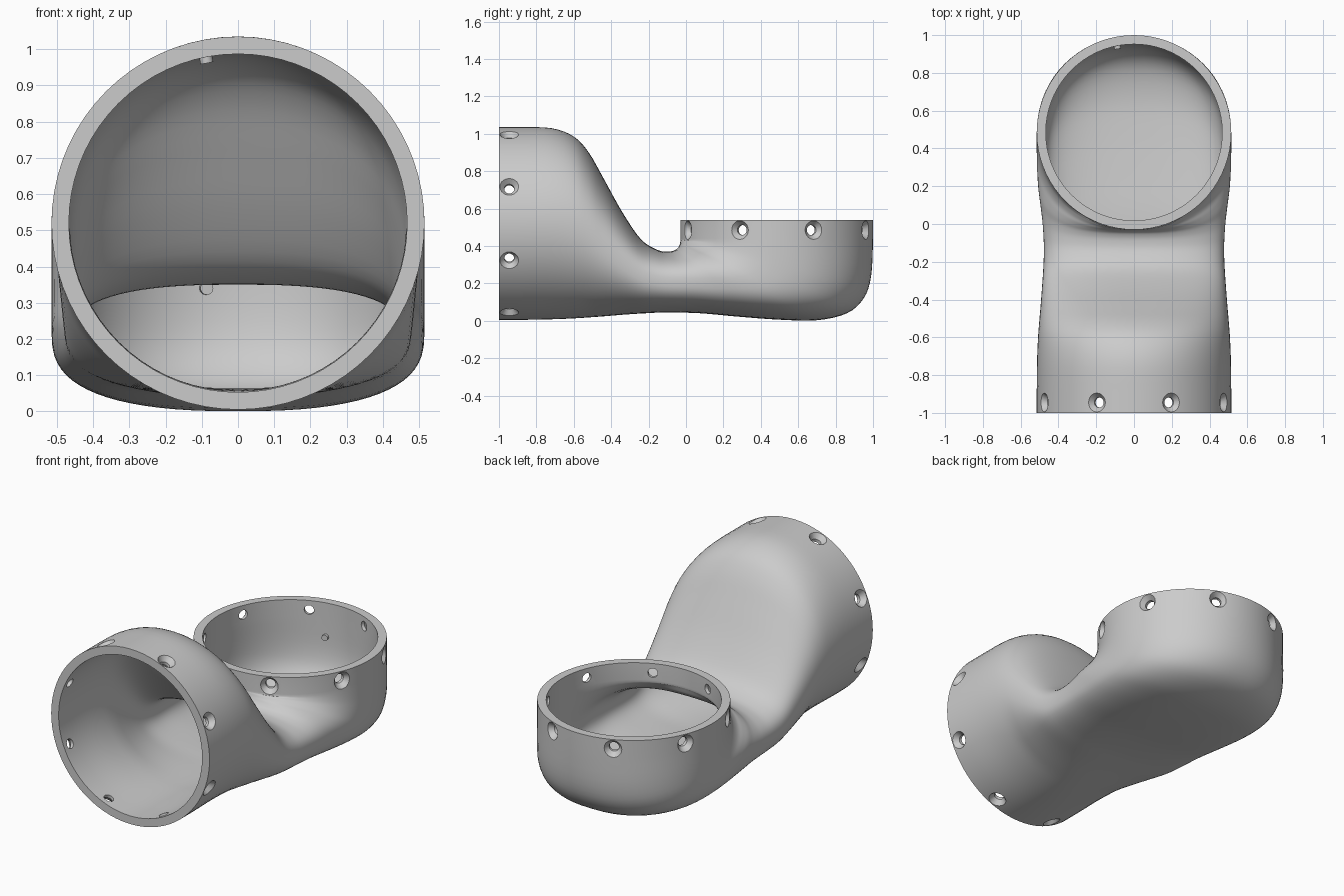
import bpy, bmesh
from math import sin, cos, pi, radians
from mathutils import Vector, Matrix

if "Cube" in bpy.data.objects:
    bpy.data.objects.remove(bpy.data.objects["Cube"])

SEG, SUB = 72, 4

# Duct sections: top (y, z), bottom (y, z), half width, squareness, wall
STATIONS = [
    (-1.0, 1.035, -1.0, .005, .515, 2.0, .048),
    (-.89, 1.035, -.89, .005, .515, 2.0, .048),
    (-.72, 1.03, -.72, .008, .513, 2.0, .048),
    (-.60, .985, -.60, .013, .508, 2.05, .045),
    (-.52, .90, -.52, .018, .502, 2.1, .04),
    (-.44, .76, -.44, .024, .495, 2.2, .035),
    (-.34, .58, -.33, .033, .487, 2.35, .028),
    (-.24, .435, -.22, .04, .48, 2.5, .022),
    (-.15, .378, -.10, .045, .477, 2.6, .02),
    (-.09, .37, .08, .04, .483, 2.6, .022),
    (-.055, .38, .28, .022, .495, 2.6, .028),
    (-.04, .395, .50, .006, .508, 2.6, .035),
    (-.033, .41, .70, .003, .514, 2.5, .04),
    (-.031, .42, .86, .04, .515, 2.35, .042),
    (-.03, .43, .95, .12, .515, 2.2, .044),
    (-.03, .435, .99, .24, .515, 2.08, .046),
    (-.03, .44, 1.0, .44, .515, 2.0, .048),
    (-.03, .54, 1.0, .54, .515, 2.0, .048),
]


def smooth_stations():
    """Catmull-Rom between the stations; the two end collars stay straight."""
    out = []
    last = len(STATIONS) - 1
    for i in range(last):
        p = [STATIONS[min(max(k, 0), last)] for k in (i - 1, i, i + 1, i + 2)]
        steps = 1 if i in (0, last - 1) else SUB
        for s in range(steps):
            t = s / steps
            out.append([.5 * (2 * b + (c - a) * t + (2 * a - 5 * b + 4 * c - d) * t * t
                              + (3 * b - a - 3 * c + d) * t ** 3) for a, b, c, d in zip(*p)])
    out.append(list(STATIONS[last]))
    return out


def section(st, inset):
    ty, tz, by, bz, w, n, wall = st
    top, bot = Vector((0, ty, tz)), Vector((0, by, bz))
    mid, axis = (top + bot) / 2, (top - bot) / 2
    d = wall if inset else 0
    axis = axis.normalized() * (axis.length - d)
    pts = []
    for k in range(SEG):
        a = 2 * pi * k / SEG
        c, s = cos(a), sin(a)
        cx = abs(s) ** (2 / n) * (1 if s >= 0 else -1)
        cy = abs(c) ** (2 / n) * (1 if c >= 0 else -1)
        pts.append(mid + axis * cy + Vector(((w - d) * cx, 0, 0)))
    return pts


def loft(bm, rings, closed=False, caps=False):
    vs = [[bm.verts.new(p) for p in r] for r in rings]
    n = len(vs[0])
    for i in range(len(vs) if closed else len(vs) - 1):
        a, b = vs[i], vs[(i + 1) % len(vs)]
        for k in range(n):
            m = (k + 1) % n
            bm.faces.new((a[k], a[m], b[m], b[k]))
    if caps:
        bm.faces.new(vs[0][::-1])
        bm.faces.new(vs[-1])


def finish(bm, name):
    bmesh.ops.recalc_face_normals(bm, faces=bm.faces)
    me = bpy.data.meshes.new(name)
    bm.to_mesh(me)
    bm.free()
    ob = bpy.data.objects.new(name, me)
    bpy.context.collection.objects.link(ob)
    return ob


def turned(bm, profile, frame, sides=20):
    """Solid of revolution about local x: profile of (radius, x)."""
    loft(bm, [[frame @ Vector((x, r * cos(2 * pi * k / sides), r * sin(2 * pi * k / sides)))
               for k in range(sides)] for r, x in profile], caps=True)


# Frames of the two collars: local z is the collar axis, local y is the pin side
FRONT = Matrix.Translation((0, -1, .52)) @ Matrix.Rotation(radians(-90), 4, 'X') \
    @ Matrix.Diagonal((1, -1, 1, 1))
UPPER = Matrix.Translation((0, .485, .54)) @ Matrix.Diagonal((1, 1, -1, 1))

# Hollow duct: outer skin, then inner skin back again
bm = bmesh.new()
stations = smooth_stations()
loft(bm, [section(s, False) for s in stations] + [section(s, True) for s in reversed(stations)],
     closed=True)
duct = finish(bm, "duct_elbow")

# Countersunk screw holes around both collars
bm = bmesh.new()
for collar in (FRONT, UPPER):
    for k in range(8):
        frame = collar @ Matrix.Translation((0, 0, .055)) @ Matrix.Rotation(pi / 8 + k * pi / 4, 4, 'Z')
        turned(bm, [(.027, .42), (.027, .485), (.048, .512), (.062, .53)], frame)
cutter = finish(bm, "screw_hole_cutter")
cutter.hide_render = True
mod = duct.modifiers.new("screw_holes", 'BOOLEAN')
mod.operation, mod.solver, mod.object = 'DIFFERENCE', 'EXACT', cutter
bpy.context.view_layer.objects.active = duct
duct.select_set(True)
bpy.ops.object.modifier_apply(modifier=mod.name)
bpy.data.objects.remove(cutter)

# Small locating pin inside each mouth
pins = []
for name, collar in (("front_pin", FRONT), ("upper_pin", UPPER)):
    bm = bmesh.new()
    turned(bm, [(.018, .45), (.018, .48)],
           collar @ Matrix.Translation((0, 0, .2)) @ Matrix.Rotation(radians(101), 4, 'Z'))
    pins.append(finish(bm, name))

for ob in [duct] + pins:
    ob.select_set(True)
bpy.ops.object.shade_smooth_by_angle(angle=radians(30))
